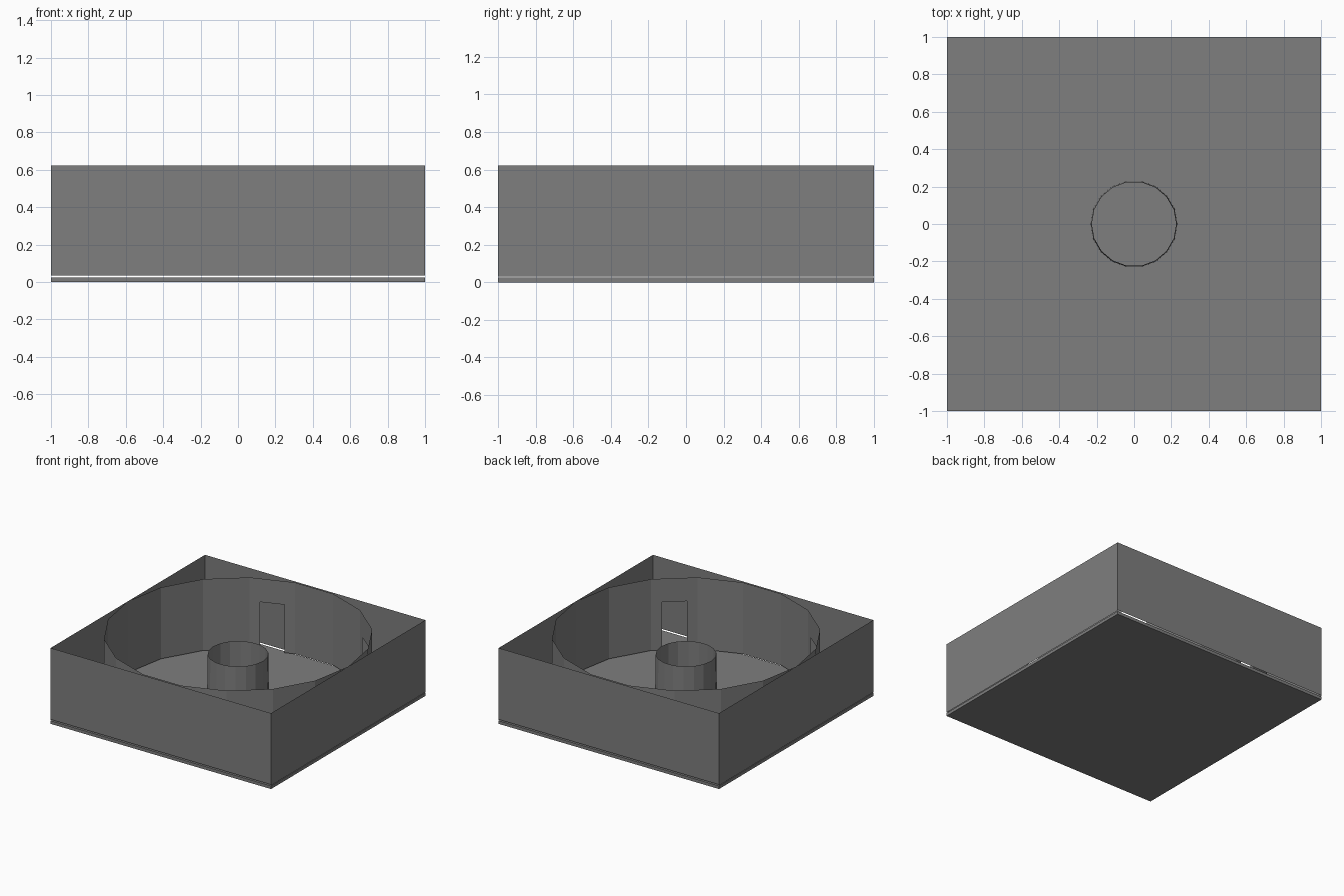
import bpy, bmesh
from math import radians, sin, cos

if "Cube" in bpy.data.objects:
    bpy.data.objects.remove(bpy.data.objects["Cube"])

SIDES = 18
TOP = 0.622

grey = bpy.data.materials.new("concrete_grey")
grey.diffuse_color = (0.21, 0.21, 0.21, 1)
grey.use_nodes = True
grey.node_tree.nodes["Principled BSDF"].inputs["Base Color"].default_value = grey.diffuse_color


def build(name, quads):
    """Make a sheet object from quads, welding shared corners."""
    bm = bmesh.new()
    for q in quads:
        bm.faces.new([bm.verts.new(p) for p in q])
    bmesh.ops.remove_doubles(bm, verts=bm.verts, dist=1e-5)
    me = bpy.data.meshes.new(name)
    bm.to_mesh(me)
    bm.free()
    me.materials.append(grey)
    ob = bpy.data.objects.new(name, me)
    bpy.context.collection.objects.link(ob)
    return ob


def upright(a, b, z0, z1):
    """Vertical quad over the ground line a-b."""
    return [(*a, z0), (*b, z0), (*b, z1), (*a, z1)]


def polar(r, deg):
    return (r * cos(radians(deg)), r * sin(radians(deg)))


def mix(a, b, t):
    return tuple(u + (v - u) * t for u, v in zip(a, b))


# Floor slab
bpy.ops.mesh.primitive_cube_add(size=1, location=(0, 0, 0.0125))
slab = bpy.context.object
slab.name = "floor_slab"
slab.scale = (2, 2, 0.025)
slab.data.materials.append(grey)

# Thin outer walls, floating just above the slab
corners = [(-1, -1), (1, -1), (1, 1), (-1, 1)]
for i, name in enumerate(["front_wall", "right_wall", "back_wall", "left_wall"]):
    z0 = 0.036 if i % 2 == 0 else 0.03
    build(name, [upright(corners[i], corners[(i + 1) % 4], z0, TOP)])

# Round inner wall with doorways in some facets
door_angles = {50, 110, 230, 310}
door_top, low = 0.43, 0.036
quads = []
for k in range(SIDES):
    a0, a1 = k * 20, k * 20 + 20
    a, b = polar(1, a0), polar(1, a1)
    if a0 + 10 in door_angles:
        l, r = mix(a, b, 0.23), mix(a, b, 0.77)
        quads += [upright(a, l, low, TOP), upright(r, b, low, TOP),
                  upright(l, r, door_top, TOP)]
    else:
        quads.append(upright(a, b, low, TOP))
build("round_wall", quads)

# Slightly tapered open centre tube
quads = []
for k in range(SIDES):
    a, b = polar(0.232, k * 20), polar(0.232, k * 20 + 20)
    c, d = polar(0.226, k * 20 + 20), polar(0.226, k * 20)
    quads.append([(*a, low), (*b, low), (*c, 0.46), (*d, 0.46)])
build("centre_tube", quads)
